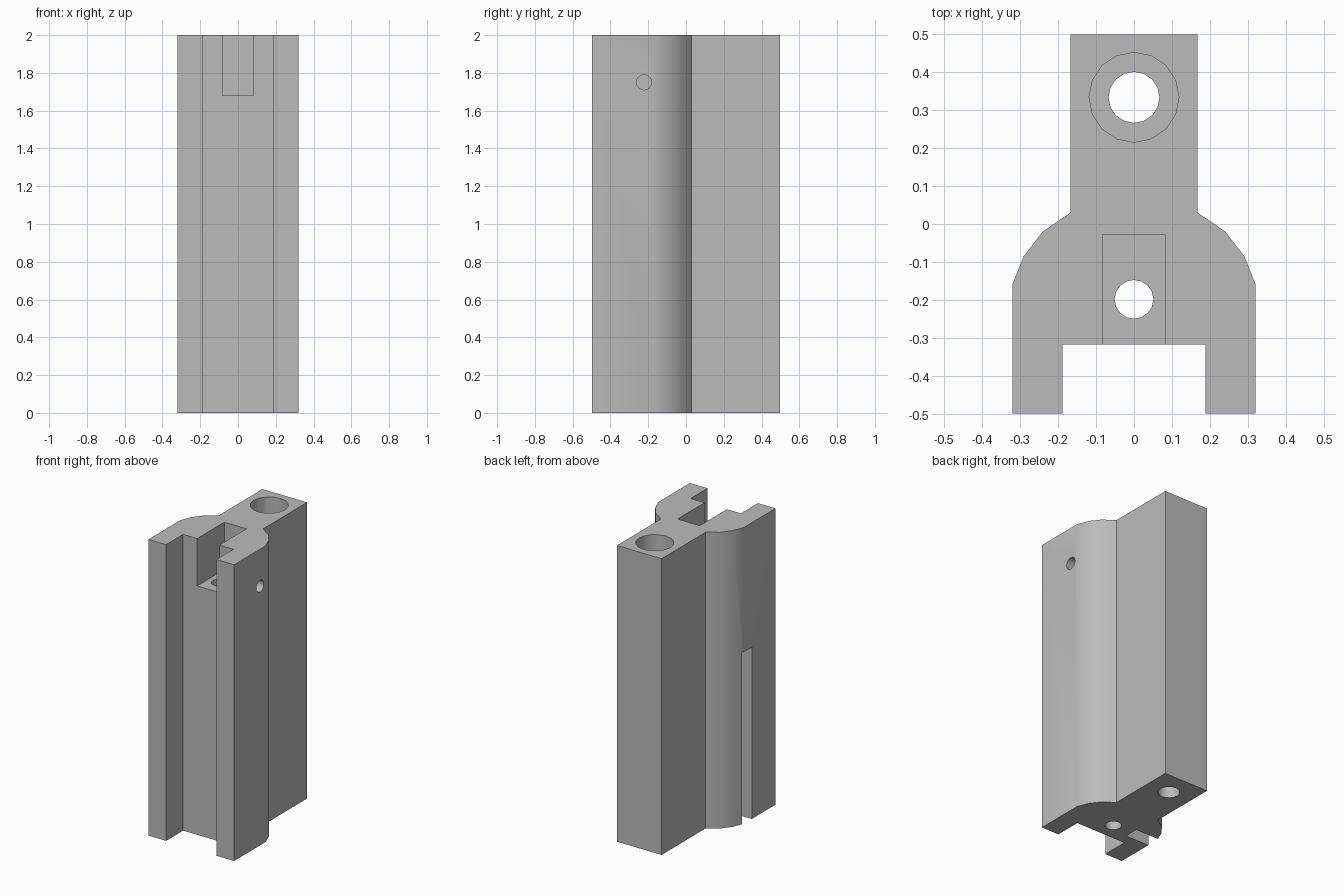
import bpy, bmesh, math
from mathutils import Matrix, Vector

default = bpy.data.objects.get("Cube")
if default:
    bpy.data.objects.remove(default, do_unlink=True)

grey = bpy.data.materials.new("plain grey")
grey.use_nodes = True
colour = (0.5, 0.5, 0.5, 1)
grey.diffuse_color = colour
grey.node_tree.nodes["Principled BSDF"].inputs["Base Color"].default_value = colour


def make_object(name, bm):
    bmesh.ops.recalc_face_normals(bm, faces=bm.faces)
    mesh = bpy.data.meshes.new(name)
    bm.to_mesh(mesh)
    bm.free()
    mesh.materials.append(grey)
    obj = bpy.data.objects.new(name, mesh)
    bpy.context.collection.objects.link(obj)
    return obj


def box(name, low, high):
    bm = bmesh.new()
    bmesh.ops.create_cube(bm, size=1)
    low, high = Vector(low), Vector(high)
    for v in bm.verts:
        v.co = (low + high) / 2 + v.co * (high - low)
    return make_object(name, bm)


def cylinder(name, radius, centre, length, tilt=0):
    bm = bmesh.new()
    matrix = Matrix.Translation(centre) @ Matrix.Rotation(tilt, 4, "Y")
    bmesh.ops.create_cone(bm, cap_ends=True, segments=16, radius1=radius,
                          radius2=radius, depth=length, matrix=matrix)
    return make_object(name, bm)


# Mirrored cross-section: rear tongue, curved shoulders, two front rails
half = [(0.167, 0.498), (0.167, 0.03), (0.24, -0.02), (0.29, -0.085),
        (0.32, -0.16), (0.32, -0.498), (0.188, -0.498), (0.188, -0.317)]
outline = half + [(-x, y) for x, y in reversed(half)]
bm = bmesh.new()
base = bm.faces.new([bm.verts.new((x, y, 0)) for x, y in outline])
top = bmesh.ops.extrude_face_region(bm, geom=[base])["geom"]
bmesh.ops.translate(bm, vec=(0, 0, 2),
                    verts=[g for g in top if isinstance(g, bmesh.types.BMVert)])
body = make_object("rail_body", bm)

# Cutters: pocket, holes and side slot
cutters = [
    box("top_pocket", (-0.083, -0.4, 1.68), (0.083, -0.028, 2.1)),
    cylinder("front_bore", 0.051, (0, -0.198, 1), 2.4),
    cylinder("rear_bore", 0.067, (0, 0.333, 1), 2.4),
    cylinder("rear_counterbore", 0.118, (0, 0.333, 1.88), 0.4),
    cylinder("side_hole", 0.04, (0.22, -0.222, 1.75), 0.4, math.pi / 2),
    box("side_slot", (-0.4, -0.245, -0.1), (-0.142, -0.148, 1.16)),
]
bpy.context.view_layer.objects.active = body
for cutter in cutters:
    cutter.hide_render = True
    cut = body.modifiers.new(cutter.name, "BOOLEAN")
    cut.operation = "DIFFERENCE"
    cut.solver = "EXACT"
    cut.object = cutter
    bpy.ops.object.modifier_apply(modifier=cut.name)
    bpy.data.objects.remove(cutter, do_unlink=True)

# Smooth shoulders and bores, crisp corners
for obj in bpy.context.selected_objects:
    obj.select_set(False)
body.select_set(True)
bpy.ops.object.shade_smooth_by_angle(angle=math.radians(30))
